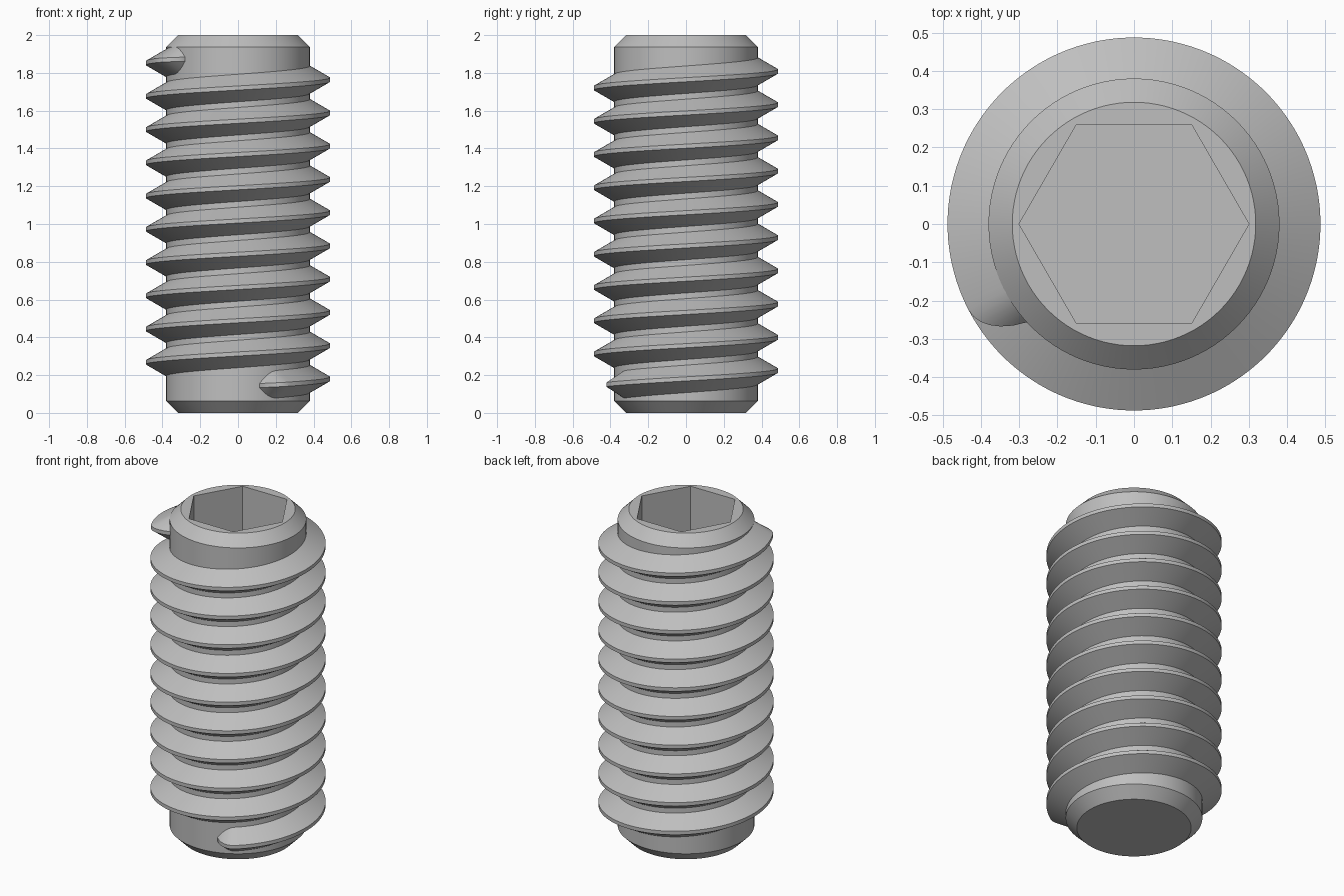
import bpy, bmesh
from math import sin, cos, radians, tan

cube = bpy.data.objects.get("Cube")
if cube:
    bpy.data.objects.remove(cube, do_unlink=True)

CORE_R, THREAD_R, TIP_R = 0.38, 0.487, 0.318
HEIGHT, CHAMFER, PITCH = 2.0, 0.062, 0.176
SOCKET_FLAT, SOCKET_DEPTH = 0.26, 0.6
SIDES = 96

steel = bpy.data.materials.new("grey steel")
steel.use_nodes = True
colour = (0.52, 0.52, 0.52, 1)
steel.diffuse_color = colour
steel.node_tree.nodes["Principled BSDF"].inputs["Base Color"].default_value = colour


def loft(name, rings, closed_caps=True):
    """Skin a list of closed point rings and cap both ends."""
    bm = bmesh.new()
    loops = [[bm.verts.new(p) for p in ring] for ring in rings]
    n = len(loops[0])
    for a, b in zip(loops, loops[1:]):
        for i in range(n):
            j = (i + 1) % n
            bm.faces.new((a[i], a[j], b[j], b[i]))
    bm.faces.new(loops[0][::-1])
    bm.faces.new(loops[-1])
    bmesh.ops.recalc_face_normals(bm, faces=bm.faces)
    mesh = bpy.data.meshes.new(name)
    bm.to_mesh(mesh)
    bm.free()
    mesh.materials.append(steel)
    obj = bpy.data.objects.new(name, mesh)
    bpy.context.collection.objects.link(obj)
    bpy.ops.object.select_all(action='DESELECT')
    obj.select_set(True)
    bpy.context.view_layer.objects.active = obj
    bpy.ops.object.shade_smooth_by_angle(angle=radians(30))
    return obj


def circle(r, z):
    return [(r * cos(a), r * sin(a), z)
            for a in (radians(360 * i / SIDES) for i in range(SIDES))]


def hexagon(z):
    pts = []
    for i in range(SIDES):
        deg = 360 * i / SIDES
        r = SOCKET_FLAT / cos(radians(deg % 60 - 30))
        pts.append((r * cos(radians(deg)), r * sin(radians(deg)), z))
    return pts


# Core: chamfered cylinder with a hexagonal socket in the top
loft("screw_core", [
    circle(TIP_R, 0), circle(CORE_R, CHAMFER),
    circle(CORE_R, HEIGHT - CHAMFER), circle(TIP_R, HEIGHT),
    hexagon(HEIGHT), hexagon(HEIGHT - SOCKET_DEPTH)])

# Thread: trapezoid swept up a helix, sinking into the core at both ends
START, END, STEP, FADE = -72.5, 3462.5, 2.5, 15
CREST_HALF, ROOT_R = 0.011, CORE_R - 0.012
sections = []
for k in range(int((END - START) / STEP) + 1):
    deg = START + k * STEP
    t = min(1, (deg - START) / FADE, (END - deg) / FADE)
    crest = CORE_R + (THREAD_R - CORE_R) * (1 - (1 - t) ** 2)
    root_half = CREST_HALF + (crest - ROOT_R) * tan(radians(30))
    z = 0.18 + PITCH * deg / 360
    c, s = cos(radians(deg)), sin(radians(deg))
    sections.append([(r * c, r * s, z + h) for r, h in (
        (ROOT_R, -root_half), (crest, -CREST_HALF),
        (crest, CREST_HALF), (ROOT_R, root_half))])
loft("screw_thread", sections)
